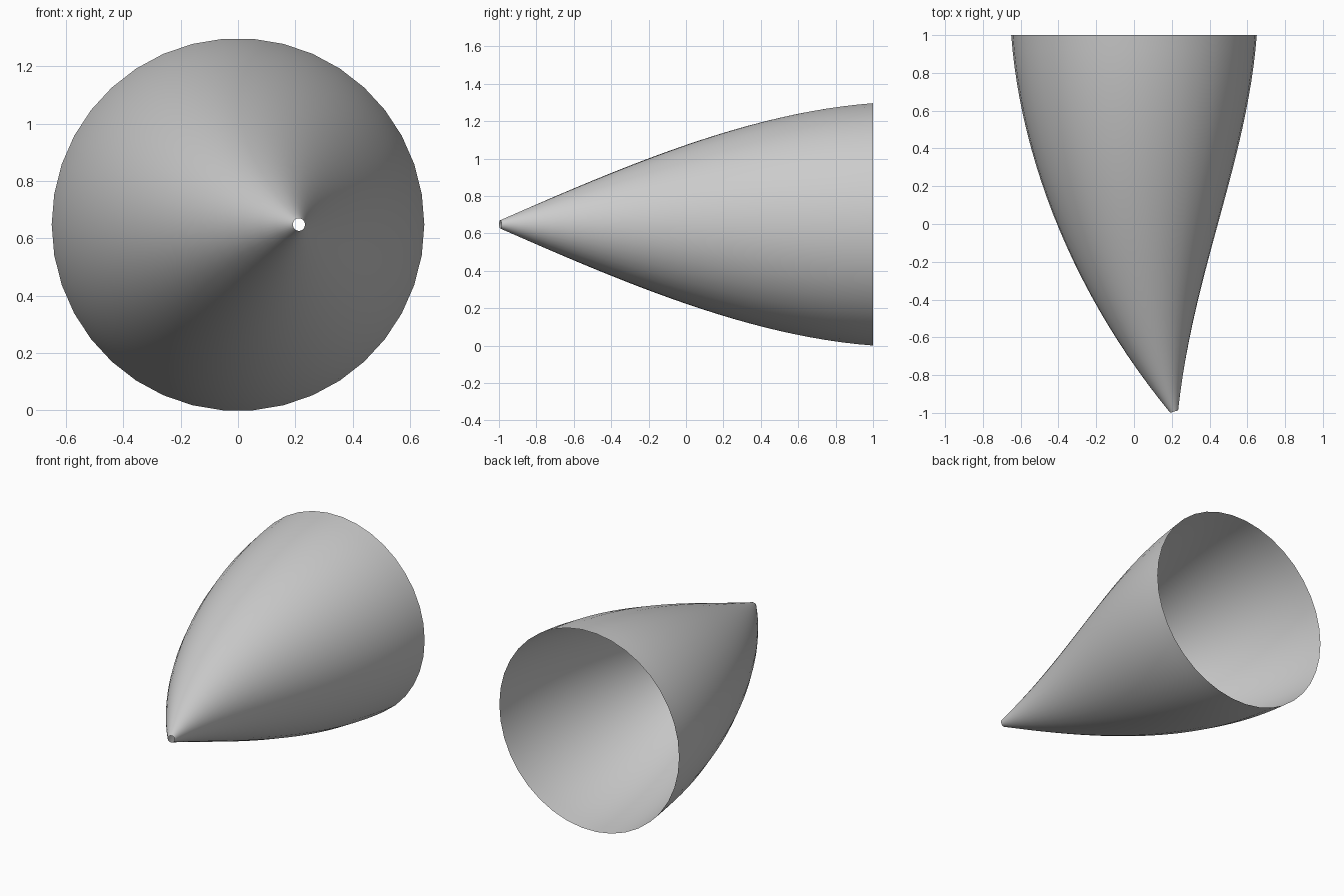
import bpy, bmesh, math

if "Cube" in bpy.data.objects:
    bpy.data.objects.remove(bpy.data.objects["Cube"])

SIDES, RINGS = 38, 24
CENTRE_Z = 0.648
LENGTH = 1.993      # along the centreline; the tilted tip reaches y = -1
SWEEP = 0.2125      # sideways bend at the tip
POWER = 2.8


def radius(t):
    # smooth taper from the narrow tip (t=0) to the wide mouth (t=1)
    a, b, s0, s1 = 0.022, 0.65, 0.87, 0.15
    h = 3 * t**2 - 2 * t**3
    return a * (1 - h) + b * h + s0 * (t**3 - 2 * t**2 + t) + s1 * (t**3 - t**2)


# Hollow, open-ended horn: rings square to a bending centreline
bm = bmesh.new()
rings = []
for i in range(RINGS + 1):
    t = i / RINGS
    cx = SWEEP * (1 - t) ** POWER
    cy = 1 - LENGTH * (1 - t)
    tilt = math.atan(SWEEP * POWER * (1 - t) ** (POWER - 1) / LENGTH)
    r = radius(t)
    ring = []
    for k in range(SIDES):
        a = 2 * math.pi * k / SIDES
        u = r * math.cos(a)
        ring.append(bm.verts.new((cx + u * math.cos(tilt),
                                  cy + u * math.sin(tilt),
                                  CENTRE_Z + r * math.sin(a))))
    rings.append(ring)

for lo, hi in zip(rings, rings[1:]):
    for k in range(SIDES):
        n = (k + 1) % SIDES
        bm.faces.new((lo[k], hi[k], hi[n], lo[n])).smooth = True

# Face the surface outwards
bm.normal_update()
f = bm.faces[:][0]
c = f.calc_center_median()
if f.normal.x * (c.x - SWEEP) + f.normal.z * (c.z - CENTRE_Z) < 0:
    bmesh.ops.reverse_faces(bm, faces=bm.faces[:])

mesh = bpy.data.meshes.new("horn")
bm.to_mesh(mesh)
bm.free()
horn = bpy.data.objects.new("horn", mesh)
bpy.context.collection.objects.link(horn)
